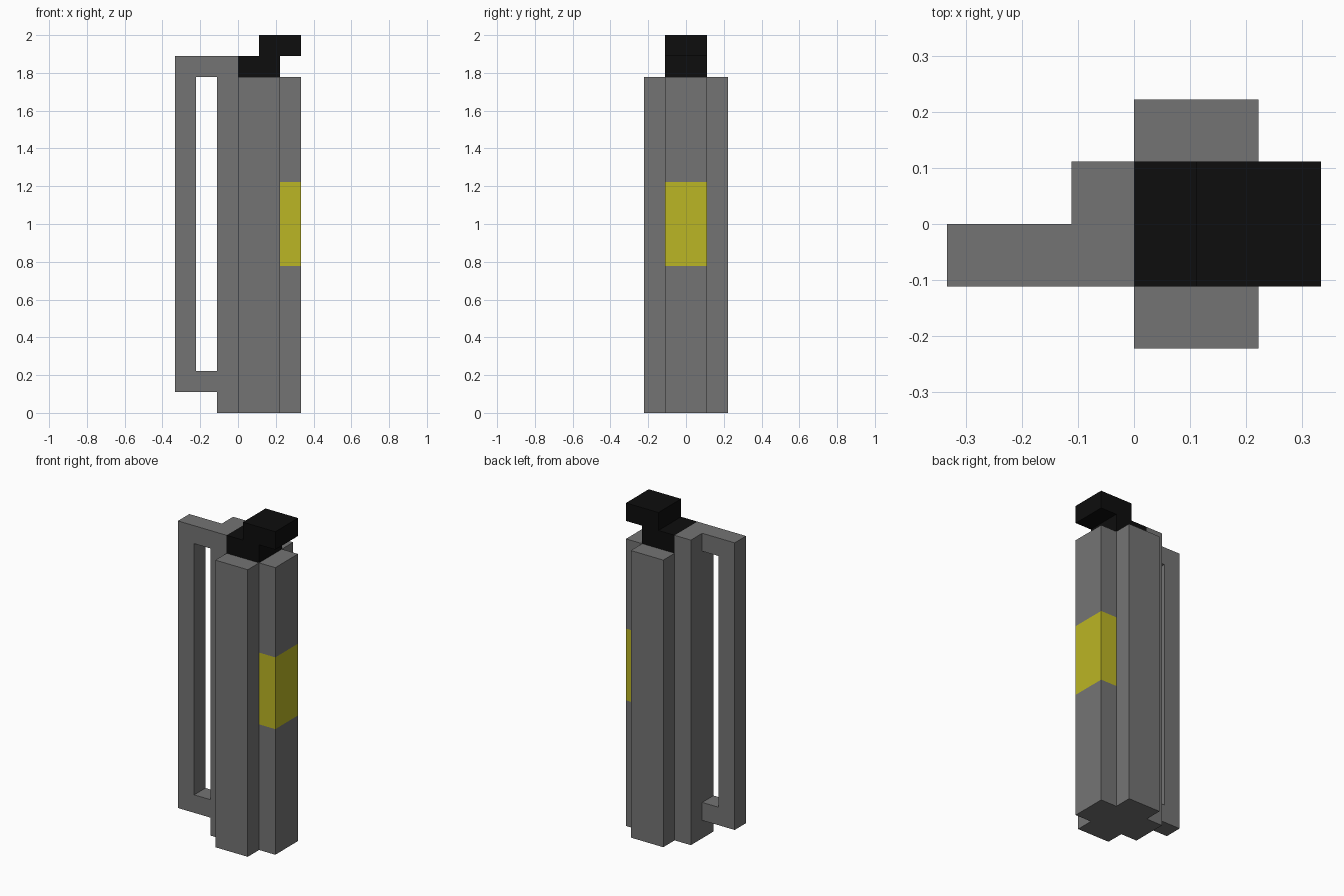
import bpy
import bmesh

U = 2 / 18  # one block

cube = bpy.data.objects.get("Cube")
if cube:
    bpy.data.objects.remove(cube, do_unlink=True)


def material(name, r, g, b):
    mat = bpy.data.materials.new(name)
    mat.use_nodes = True
    mat.diffuse_color = (r, g, b, 1)
    mat.node_tree.nodes["Principled BSDF"].inputs["Base Color"].default_value = (r, g, b, 1)
    return mat


grey = material("grey metal", 0.175, 0.175, 0.175)
black = material("black", 0.004, 0.004, 0.004)
yellow = material("yellow", 0.5, 0.465, 0.018)


def prism(name, outline, levels, place, *mats):
    """Sweep an outline (in blocks) through levels; place maps (a, b, level) to x, y, z."""
    bm = bmesh.new()
    rings = [[bm.verts.new([c * U for c in place(a, b, d)]) for a, b in outline]
             for d in levels]
    bm.faces.new(rings[0])
    bm.faces.new(rings[-1])
    n = len(outline)
    for low, high in zip(rings, rings[1:]):
        for i in range(n):
            j = (i + 1) % n
            bm.faces.new((low[i], low[j], high[j], high[i]))
    bmesh.ops.recalc_face_normals(bm, faces=bm.faces)
    mesh = bpy.data.meshes.new(name)
    bm.to_mesh(mesh)
    bm.free()
    for mat in mats:
        mesh.materials.append(mat)
    obj = bpy.data.objects.new(name, mesh)
    bpy.context.collection.objects.link(obj)
    return obj


def upright(a, b, d):
    return a, b, d


def sideways(a, b, d):
    return a, d, b


# Main column with a cross-shaped section, and a yellow band on its +x rib
cross = [(0, -2), (2, -2), (2, -1), (3, -1), (3, 1), (2, 1),
         (2, 2), (0, 2), (0, 1), (-1, 1), (-1, -1), (0, -1)]
column = prism("column", cross, (0, 7, 11, 16), upright, grey, yellow)
for face in column.data.polygons:
    x, y, z = face.center / U
    if x > 2.2 and 7 < z < 11:
        face.material_index = 1

# Raised end of the -x rib
rib = [(-1, -1), (0, -1), (0, 1), (-1, 1)]
prism("rib_top", rib, (16, 17), upright, grey)

# Carrying handle
loop = [(-1, 1), (-3, 1), (-3, 17), (-1, 17), (-1, 16), (-2, 16), (-2, 2), (-1, 2)]
prism("handle", loop, (-1, 0), sideways, grey)

# Stepped black nozzle
step = [(0, 16), (2, 16), (2, 17), (3, 17), (3, 18), (1, 18), (1, 17), (0, 17)]
prism("nozzle", step, (-1, 1), sideways, black)
